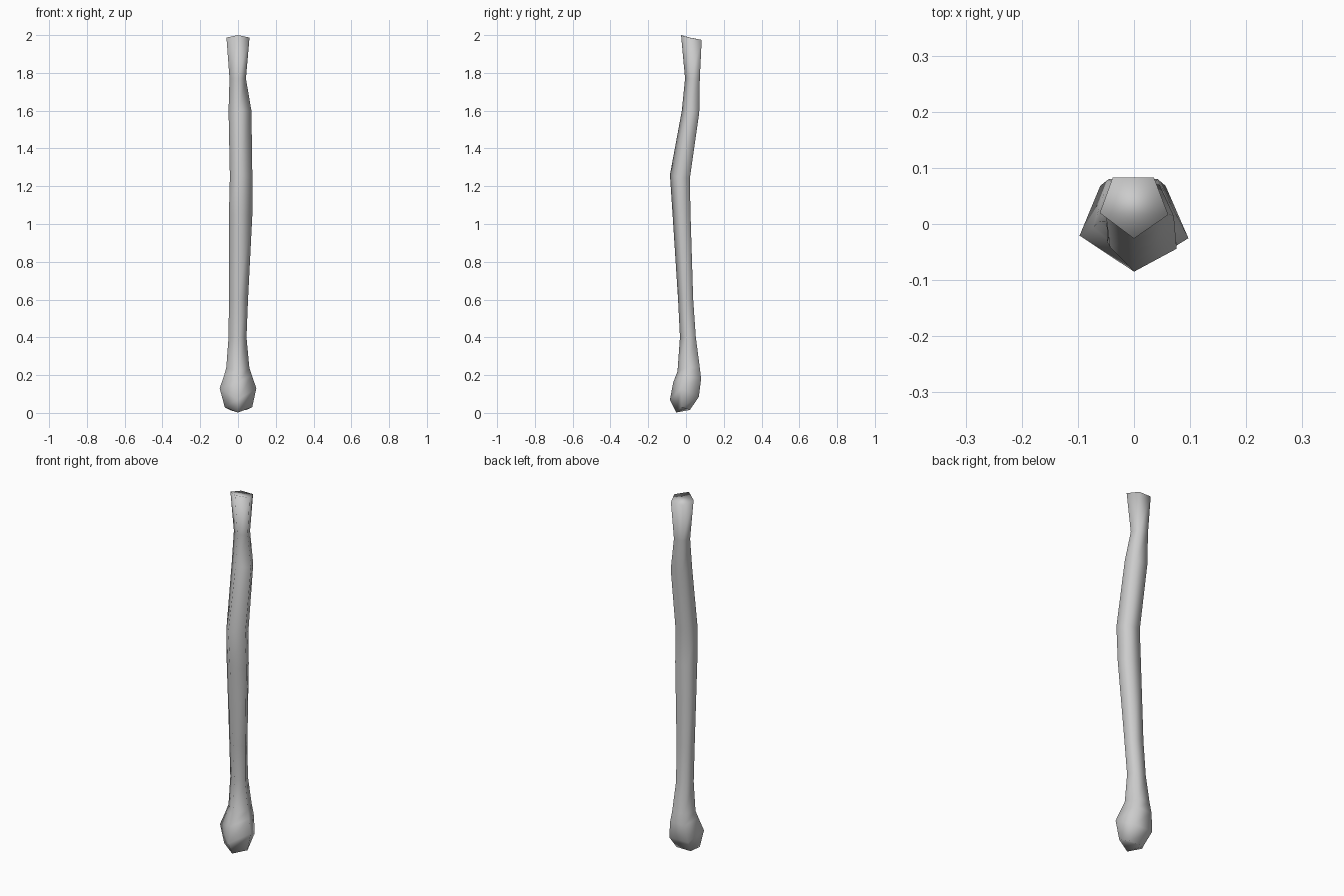
import bpy, bmesh

# Rings from bottom to top: z, xmin, xmax, ymin, ymax, front z offset, back z offset
RINGS = [
    (0.03, -0.07, 0.075, -0.052, 0.02, -0.028, -0.015),
    (0.13, -0.097, 0.097, -0.085, 0.068, -0.06, -0.045),
    (0.20, -0.073, 0.073, -0.068, 0.08, -0.04, -0.02),
    (0.24, -0.062, 0.06, -0.045, 0.073, -0.02, 0.0),
    (0.40, -0.05, 0.045, -0.032, 0.052, 0.0, 0.0),
    (0.60, -0.048, 0.053, -0.042, 0.038, 0.0, 0.0),
    (1.05, -0.048, 0.076, -0.071, 0.024, 0.0, 0.0),
    (1.25, -0.043, 0.076, -0.085, 0.02, 0.01, -0.01),
    (1.60, -0.05, 0.071, -0.022, 0.07, 0.0, -0.01),
    (1.77, -0.045, 0.042, -0.005, 0.073, 0.0, 0.0),
    (1.987, -0.061, 0.061, -0.026, 0.083, 0.013, -0.012),
]
# Unit pentagon: front, right, back right, back left, left
PENTAGON = [(0, -1), (1, -0.22), (0.58, 1), (-0.62, 1), (-1, -0.16)]

# Knobbly five-sided club
bm = bmesh.new()
loops = []
for z, x0, x1, y0, y1, zf, zb in RINGS:
    loop = []
    for i, (u, v) in enumerate(PENTAGON):
        x = 0 if i == 0 else (x0 + x1) / 2 + u * (x1 - x0) / 2
        y = (y0 + y1) / 2 + v * (y1 - y0) / 2
        dz = zf if i == 0 else zb if i in (2, 3) else 0
        loop.append(bm.verts.new((x, y, z + dz)))
    loops.append(loop)
for a, b in zip(loops, loops[1:]):
    for i in range(5):
        j = (i + 1) % 5
        bm.faces.new((a[i], a[j], b[j], b[i]))
bm.faces.new(loops[0][::-1])
bm.faces.new(loops[-1])
bmesh.ops.recalc_face_normals(bm, faces=bm.faces[:])
for f in bm.faces:
    f.smooth = True
mesh = bpy.data.meshes.new("club")
bm.to_mesh(mesh)
bm.free()
club = bpy.data.objects.new("club", mesh)
bpy.context.collection.objects.link(club)
